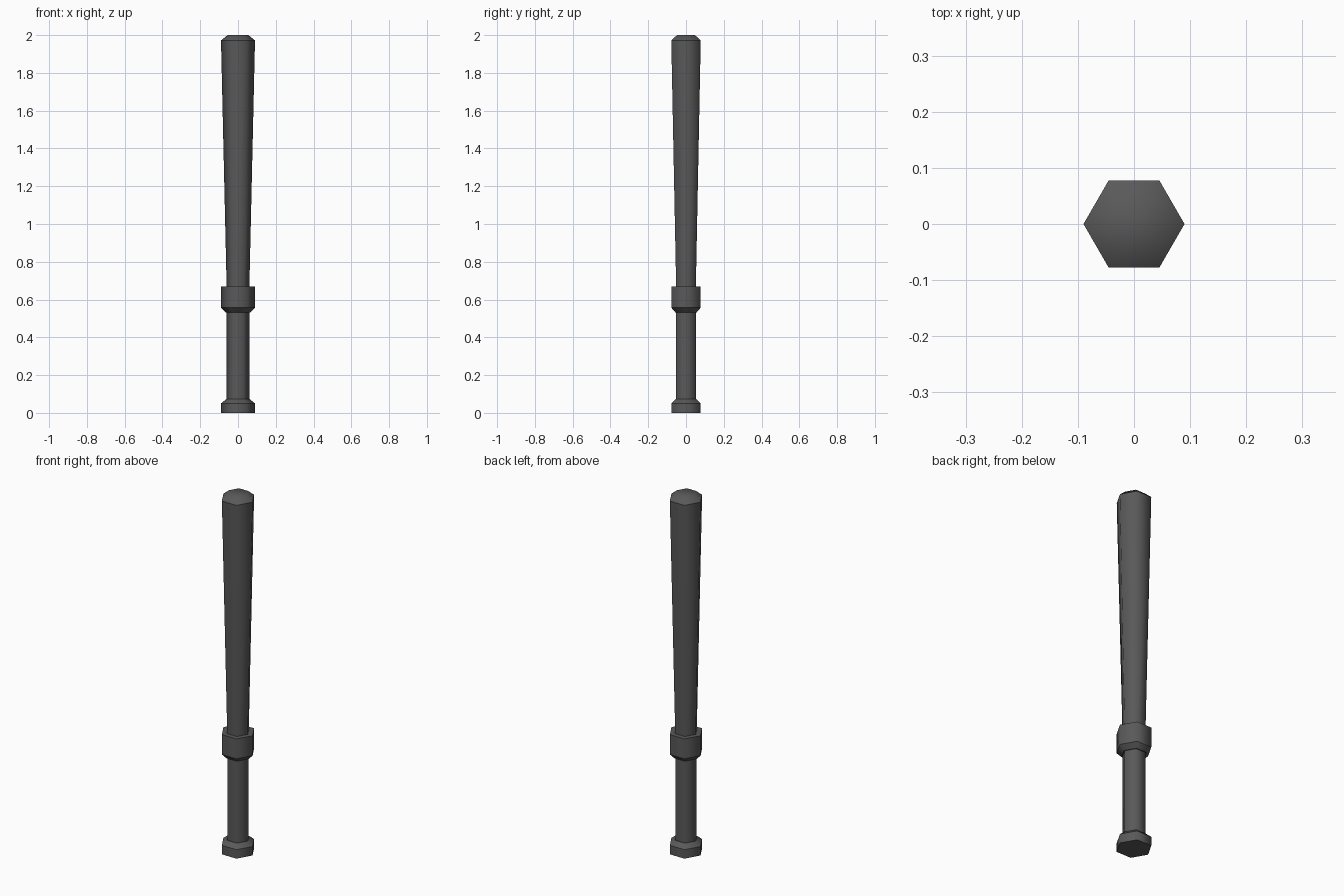
import bpy, bmesh
from math import cos, sin, pi

if "Cube" in bpy.data.objects:
    bpy.data.objects.remove(bpy.data.objects["Cube"])

SIDES = 6

mat = bpy.data.materials.new("dark_grey")
mat.diffuse_color = (0.1, 0.1, 0.1, 1)
mat.use_nodes = True
mat.node_tree.nodes["Principled BSDF"].inputs["Base Color"].default_value = mat.diffuse_color


def hex_part(name, profile, crisp):
    """Stack hexagonal rings (radius, z), cap both ends; crisp rings stay sharp."""
    bm = bmesh.new()
    rings = [[bm.verts.new((r * cos(2 * pi * i / SIDES), r * sin(2 * pi * i / SIDES), z))
              for i in range(SIDES)] for r, z in profile]
    for a, b in zip(rings, rings[1:]):
        for i in range(SIDES):
            j = (i + 1) % SIDES
            bm.faces.new((a[i], a[j], b[j], b[i]))
    bm.faces.new(rings[0][::-1])
    bm.faces.new(rings[-1])
    for f in bm.faces:
        f.smooth = True
    for k in crisp:
        for i in range(SIDES):
            bm.edges.get((rings[k][i], rings[k][(i + 1) % SIDES])).smooth = False
    mesh = bpy.data.meshes.new(name)
    bm.to_mesh(mesh)
    bm.free()
    mesh.materials.append(mat)
    obj = bpy.data.objects.new(name, mesh)
    bpy.context.collection.objects.link(obj)
    return obj


# Knob at the foot with a sloped shoulder
hex_part("pommel", [(0.09, 0), (0.09, 0.05), (0.062, 0.073)], (0, 1, 2))
# Straight grip
hex_part("grip", [(0.06, 0.06), (0.06, 0.54)], (0, 1))
# Guard ring, chamfered underneath and flat on top
hex_part("collar", [(0.065, 0.532), (0.09, 0.557), (0.09, 0.668)], (0, 1, 2))
# Tapered striking shaft with a softly shaded chamfered tip
hex_part("shaft", [(0.06, 0.66), (0.09, 1.972), (0.055, 2.0)], (0, 1))
